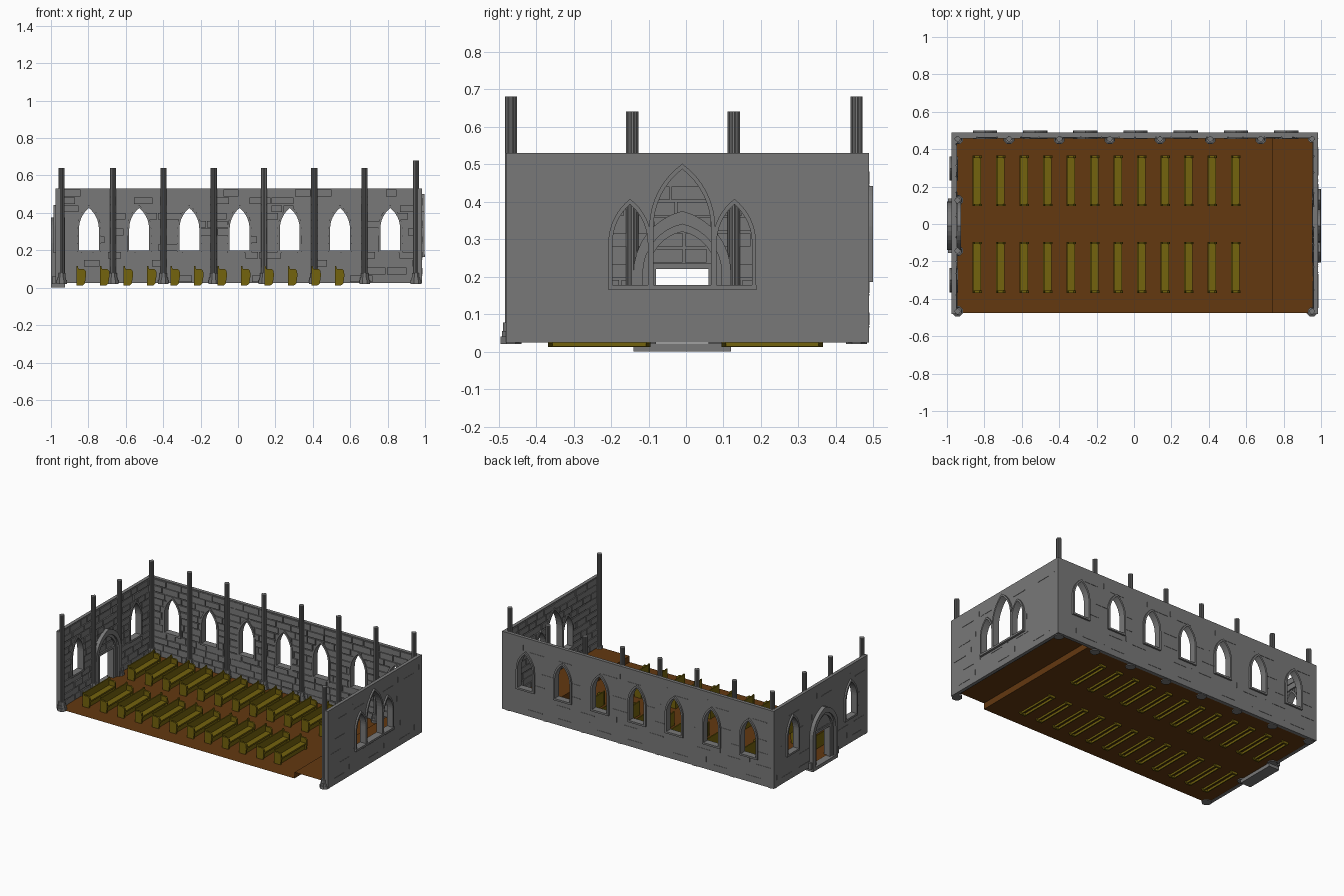
import bpy, bmesh, math, random
from mathutils import Vector

if "Cube" in bpy.data.objects:
    bpy.data.objects.remove(bpy.data.objects["Cube"])
random.seed(4)


def material(name, rgb):
    m = bpy.data.materials.new(name)
    m.diffuse_color = (*rgb, 1)
    m.use_nodes = True
    m.node_tree.nodes["Principled BSDF"].inputs["Base Color"].default_value = m.diffuse_color
    return m


STONE = material("grey stone", (0.19, 0.19, 0.19))
FLOOR = material("brown floor", (0.125, 0.04, 0.005))
WOOD = material("olive wood", (0.175, 0.125, 0.004))

# wall frames: u runs along the wall, d is depth inward from the outer face
WALLS = {
    "back": lambda u, d, z: (u, 0.488 - d, z),
    "left": lambda u, d, z: (-0.975 + d, u, z),
    "right": lambda u, d, z: (0.985 - d, u, z),
}


def finish(bm, name, mat, fix=True):
    if fix:
        bmesh.ops.recalc_face_normals(bm, faces=bm.faces)
    me = bpy.data.meshes.new(name)
    bm.to_mesh(me)
    bm.free()
    me.materials.append(mat)
    ob = bpy.data.objects.new(name, me)
    bpy.context.collection.objects.link(ob)
    return ob


def box(bm, lo, hi, f=lambda x, y, z: (x, y, z)):
    v = [bm.verts.new(f(x, y, z)) for x in (lo[0], hi[0])
         for y in (lo[1], hi[1]) for z in (lo[2], hi[2])]
    for q in ((0, 1, 3, 2), (4, 6, 7, 5), (0, 4, 5, 1), (2, 3, 7, 6), (0, 2, 6, 4), (1, 5, 7, 3)):
        bm.faces.new([v[i] for i in q])


def prism(bm, pts, d0, d1, f):
    a = [bm.verts.new(f(u, d0, z)) for u, z in pts]
    b = [bm.verts.new(f(u, d1, z)) for u, z in pts]
    bm.faces.new(a)
    bm.faces.new(b[::-1])
    for i in range(len(pts)):
        j = (i + 1) % len(pts)
        bm.faces.new((a[i], b[i], b[j], a[j]))


def ring(bm, outer, inner, d0, d1, f):
    n = len(outer)
    A, B, C, D = [[bm.verts.new(f(u, d, z)) for u, z in p]
                  for p, d in ((outer, d0), (inner, d0), (inner, d1), (outer, d1))]
    for i in range(n):
        j = (i + 1) % n
        for p, q in ((A, B), (B, C), (C, D), (D, A)):
            bm.faces.new((p[i], p[j], q[j], q[i]))


def arch(c, a, z0, zs, zt, n=8):
    """Pointed arch outline: centre, half width, base, spring and apex height."""
    h = zt - zs
    R = (a * a + h * h) / (2 * a)
    t = math.asin(min(1, h / R))
    right = [(c + a - R + R * math.cos(t * i / n), zs + R * math.sin(t * i / n)) for i in range(n + 1)]
    left = [(2 * c - u, z) for u, z in right[-2::-1]]
    return [(c - a, z0), (c + a, z0)] + right + left


def cut(ob, cutter):
    m = ob.modifiers.new("openings", "BOOLEAN")
    m.object, m.operation, m.solver = cutter, "DIFFERENCE", "EXACT"
    dg = bpy.context.evaluated_depsgraph_get()
    me = bpy.data.meshes.new_from_object(ob.evaluated_get(dg))
    ob.modifiers.clear()
    ob.data = me


def bricks(bm, f, u0, u1):
    rows, h = 12, 0.5 / 12
    for r in range(rows):
        z = 0.027 + r * h
        u = u0
        while u < u1 - 0.02:
            e = min(u1, u + random.uniform(0.06, 0.13))
            s = random.uniform(-0.003, 0.003)
            box(bm, (u + 0.003, 0.018, z + 0.003), (e - 0.003, 0.028 + s, z + h - 0.003), f)
            u = e
    # sparse course lines on the outer face
    for z in (0.065, 0.15, 0.235, 0.32, 0.44):
        u = u0 + random.uniform(0, 0.1)
        while u < u1 - 0.15:
            box(bm, (u, -0.002, z), (u + 0.1, 0.004, z + 0.004), f)
            box(bm, (u + 0.15, -0.002, z + 0.006), (u + 0.153, 0.004, z + 0.04), f)
            u += random.uniform(0.16, 0.36)


# openings as (centre, half width, base, spring, apex, frame width)
def window(c):
    return (c, 0.053, 0.198, 0.315, 0.426, 0.012)


OPEN = {
    "back": [window(-0.797 + 0.2685 * i) for i in range(7)],
    "left": [window(-0.3), window(0.297)],
    "right": [(-0.01, 0.077, 0.178, 0.33, 0.487, 0.011),
              (-0.149, 0.047, 0.178, 0.29, 0.393, 0.011),
              (0.129, 0.047, 0.178, 0.29, 0.393, 0.011)],
}
SPAN = {"back": (-0.975, 0.985), "left": (-0.48, 0.488), "right": (-0.48, 0.488)}

for side, f in WALLS.items():
    u0, u1 = SPAN[side]
    # cutter with every opening
    bm = bmesh.new()
    for c, a, z0, zs, zt, w in OPEN[side]:
        prism(bm, arch(c, a, z0, zs, zt), -0.1, 0.1, f)
    if side == "left":
        box(bm, (-0.08, -0.1, -0.02), (0.06, 0.1, 0.22), f)
    cutter = finish(bm, side + "_opening_cutter", STONE)
    cutter.hide_render = True
    # wall slab and its stonework
    bm = bmesh.new()
    box(bm, (u0, 0, 0.025), (u1, 0.022, 0.53), f)
    wall = finish(bm, side + "_wall", STONE)
    bm = bmesh.new()
    bricks(bm, f, u0 + 0.02, u1 - 0.02)
    stones = finish(bm, side + "_wall_bricks", STONE)
    bpy.context.view_layer.update()
    cut(wall, cutter)
    cut(stones, cutter)
    bpy.data.objects.remove(cutter)
    # window frames
    bm = bmesh.new()
    for c, a, z0, zs, zt, w in OPEN[side]:
        ring(bm, arch(c, a + w, z0 - w, zs, zt + w * 1.3), arch(c, a, z0, zs, zt), -0.011, 0.033, f)
    if side == "right":
        box(bm, (-0.207, -0.014, 0.165), (0.188, 0.033, 0.178), f)
    finish(bm, side + "_window_frames", STONE)

# door: arched surround, lintel jambs and threshold
bm = bmesh.new()
f = WALLS["left"]
ring(bm, arch(-0.01, 0.13, 0.0, 0.21, 0.375), arch(-0.01, 0.105, 0.015, 0.21, 0.34), -0.025, 0.05, f)
ring(bm, arch(-0.01, 0.105, 0.01, 0.21, 0.34), arch(-0.01, 0.09, 0.02, 0.21, 0.32), -0.014, 0.038, f)
for s in (-1, 1):
    for d in (-0.02, 0.035):
        box(bm, (-0.01 + s * 0.13 - 0.015, d, 0.02), (-0.01 + s * 0.13 + 0.015, d + 0.018, 0.06), f)
    box(bm, (-0.01 + s * 0.08 - 0.01, -0.008, 0.02), (-0.01 + s * 0.08 + 0.01, 0.034, 0.23), f)
box(bm, (-0.1, -0.008, 0.22), (0.08, 0.034, 0.235), f)
finish(bm, "door_surround", STONE)
bm = bmesh.new()
box(bm, (-0.122, -0.025, 0.0), (0.102, 0.05, 0.022), f)
finish(bm, "door_step", STONE)


# clustered columns with stepped bases
def column(x, y, top):
    bm = bmesh.new()
    box(bm, (x - 0.011, y - 0.011, 0.02), (x + 0.011, y + 0.011, top))
    for dx, dy in ((1, 0), (-1, 0), (0, 1), (0, -1)):
        cx, cy = x + dx * 0.01, y + dy * 0.01
        prism(bm, [(cx + 0.007 * math.cos(math.pi * (k + .5) / 4), cy + 0.007 * math.sin(math.pi * (k + .5) / 4))
                   for k in range(8)], 0.02, top, lambda u, d, v: (u, v, d))
    for r, z0, z1 in ((0.029, 0.02, 0.04), (0.025, 0.04, 0.055), (0.021, 0.055, 0.078)):
        prism(bm, [(x + r * 1.06 * math.cos(math.pi * (k + .5) / 4), y + r * 1.06 * math.sin(math.pi * (k + .5) / 4))
                   for k in range(8)], z0, z1, lambda u, d, v: (u, v, d))
    finish(bm, "column", STONE)


for i in range(6):
    column(-0.668 + 0.269 * i, 0.455, 0.64)
for y in (-0.467, -0.143, 0.127, 0.455):
    column(-0.943, y, 0.64)
for y in (-0.467, 0.455):
    column(0.952, y, 0.68)

# floor sheet with the raised end
bm = bmesh.new()
rows = [[bm.verts.new((x, y, z)) for x, z in ((-0.96, .026), (0.74, .026), (0.74, .066), (0.975, .066))]
        for y in (-0.475, 0.475)]
for i in range(3):
    bm.faces.new((rows[0][i], rows[0][i + 1], rows[1][i + 1], rows[1][i]))
finish(bm, "floor", FLOOR, fix=False)

# pews: shaped ends, seat, back and front rail
END = [(-.025, .012), (-.025, .117), (-.018, .117), (-.014, .1), (.014, .1),
       (.025, .09), (.026, .06), (.02, .022), (.008, .012)]
for i in range(12):
    x = -0.839 + 0.1256 * i
    for name, y0, y1 in (("pew_front", -0.368, -0.095), ("pew_back", 0.095, 0.366)):
        bm = bmesh.new()
        for y in (y0, y1 - 0.012):
            prism(bm, [(x + u, z) for u, z in END], y, y + 0.012, lambda u, d, z: (u, d, z))
        box(bm, (x - 0.02, y0 + 0.01, 0.058), (x + 0.022, y1 - 0.01, 0.068))
        box(bm, (x - 0.024, y0 + 0.01, 0.012), (x - 0.017, y1 - 0.01, 0.113))
        box(bm, (x + 0.004, y0 + 0.01, 0.014), (x + 0.012, y1 - 0.01, 0.06))
        finish(bm, name, WOOD)
